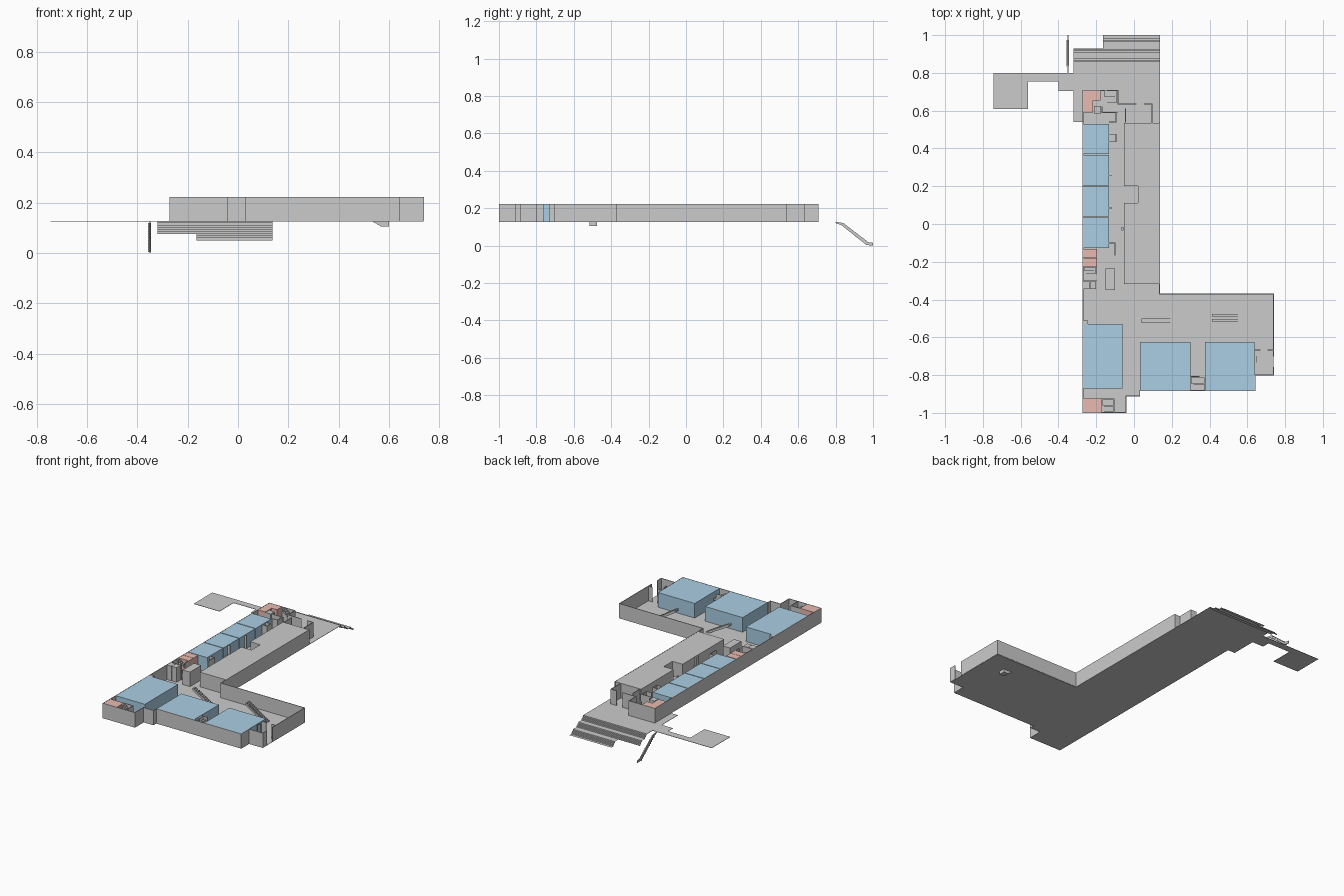
import bpy, bmesh
from mathutils import Vector

if "Cube" in bpy.data.objects:
    bpy.data.objects.remove(bpy.data.objects["Cube"])

Z0, Z1 = 0.127, 0.222   # floor level and wall top


def material(name, rgb):
    m = bpy.data.materials.new(name)
    m.diffuse_color = (*rgb, 1)
    m.use_nodes = True
    m.node_tree.nodes["Principled BSDF"].inputs["Base Color"].default_value = m.diffuse_color
    return m


BLUE = material("room_blue", (0.40, 0.62, 0.78))
PINK = material("washroom_pink", (0.82, 0.50, 0.44))


def finish(name, bm, mat=None):
    bmesh.ops.recalc_face_normals(bm, faces=bm.faces)
    me = bpy.data.meshes.new(name)
    bm.to_mesh(me)
    bm.free()
    ob = bpy.data.objects.new(name, me)
    bpy.context.collection.objects.link(ob)
    if mat:
        me.materials.append(mat)
    return ob


def extrude(name, pts, axis, a, b, mat=None):
    """Closed outline extruded from a to b along z (xy), x (yz) or y (xz)."""
    place = {"z": lambda p: (p[0], p[1], a),
             "x": lambda p: (a, p[0], p[1]),
             "y": lambda p: (p[0], a, p[1])}[axis]
    bm = bmesh.new()
    f = bm.faces.new([bm.verts.new(place(p)) for p in pts])
    r = bmesh.ops.extrude_face_region(bm, geom=[f], use_keep_orig=True)
    move = Vector([(b - a) * (axis == c) for c in "xyz"])
    bmesh.ops.translate(bm, vec=move, verts=[v for v in r["geom"] if isinstance(v, bmesh.types.BMVert)])
    return finish(name, bm, mat)


def box(name, x0, x1, y0, y1, z0=Z0, z1=Z1, mat=None):
    return extrude(name, [(x0, y0), (x1, y0), (x1, y1), (x0, y1)], "z", z0, z1, mat)


def wall(name, pts, z1=Z1 + 0.0005, t=0.002):
    """Thin upright walls along an axis-aligned path."""
    for (xa, ya), (xb, yb) in zip(pts, pts[1:]):
        box(name, min(xa, xb) - t, max(xa, xb) + t, min(ya, yb) - t, max(ya, yb) + t, Z0, z1)


def ribbon(name, prof, x0, x1):
    """Open yz profile swept across x."""
    bm = bmesh.new()
    rows = [[bm.verts.new((x, y, z)) for x in (x0, x1)] for y, z in prof]
    for p, q in zip(rows, rows[1:]):
        bm.faces.new((p[0], p[1], q[1], q[0]))
    return finish(name, bm)


# floor slab with the terrace and its side platform
extrude("floor_slab", [
    (-0.27, -1), (-0.04, -1), (-0.04, -0.91), (0.03, -0.91), (0.03, -0.88), (0.64, -0.88),
    (0.64, -0.80), (0.738, -0.80), (0.738, -0.37), (0.137, -0.37), (0.137, 0.86), (-0.32, 0.86),
    (-0.32, 0.80), (-0.745, 0.80), (-0.745, 0.61), (-0.56, 0.61), (-0.56, 0.755), (-0.40, 0.755),
    (-0.40, 0.705), (-0.32, 0.705), (-0.32, 0.54), (-0.27, 0.54)], "z", Z0 - 0.002, Z0)

# terrace steps: three flights of three risers
z = Z0
for y, end, left in [(0.86, 0.91, -0.32), (0.91, 0.93, -0.32), (0.965, 1.0, -0.165)]:
    prof = [(y, z)]
    for i in range(3):
        z -= 0.0085
        prof += [(y + i * 0.008, z), (y + (i + 1) * 0.008 if i < 2 else end, z)]
    ribbon("terrace_steps", prof, left, 0.137)
    if end == 0.93:
        ribbon("step_landing", [(0.93, z), (0.965, z)], -0.165, 0.137)

# narrow side stair running down to the ground
for i in range(12):
    y = 0.835 + i * 0.0115
    box("side_stair_tread", -0.357, -0.345, y, y + 0.0125, 0.105 - i * 0.0092, 0.119 - i * 0.0092)
extrude("side_stair_stringer", [(0.80, 0.127), (0.84, 0.121), (0.975, 0.018), (1.0, 0.015),
                                (1.0, 0), (0.965, 0.003), (0.83, 0.11), (0.80, 0.12)], "x", -0.352, -0.347)

# outer walls, with a doorway in the east end
wall("outer_wall", [(0.738, -0.70), (0.738, -0.37), (0.135, -0.37), (0.135, 0.535)])
wall("outer_wall", [(0.738, -0.76), (0.738, -0.80), (0.64, -0.80), (0.64, -0.882), (0.03, -0.882),
                    (0.03, -0.91), (-0.042, -0.91), (-0.042, -0.998), (-0.27, -0.998),
                    (-0.27, 0.707), (-0.085, 0.707), (-0.085, 0.635)])
wall("porch_wall", [(0.64, -0.667), (0.668, -0.667)])
wall("porch_wall", [(0.71, -0.667), (0.738, -0.667)])
wall("porch_wall", [(0.65, -0.73), (0.65, -0.70)])

# north entrance lobby partitions
wall("lobby_wall", [(-0.085, 0.635), (0.01, 0.635)])
wall("lobby_wall", [(0.055, 0.635), (0.095, 0.635), (0.095, 0.535)])
wall("lobby_wall", [(-0.045, 0.61), (-0.045, 0.54)])
wall("lobby_wall", [(-0.09, 0.59), (-0.17, 0.59), (-0.17, 0.62)])
wall("lobby_wall", [(-0.095, 0.59), (-0.095, 0.54), (-0.13, 0.54)])

# large blue rooms
for x0, x1, y0, y1 in [(-0.269, -0.06, -0.87, -0.53), (0.031, 0.30, -0.881, -0.625),
                       (0.375, 0.639, -0.881, -0.625)]:
    box("large_room", x0, x1, y0, y1, mat=BLUE)

# row of small blue rooms
for i in range(4):
    y = -0.127 + i * 0.1655
    box("small_room", -0.269, -0.132, y, y + 0.161, mat=BLUE)

# closets along the corridor side of the small rooms
for y in (0.43, 0.21, 0.04):
    wall("corridor_niche", [(-0.13, y + 0.045), (-0.095 if y > 0.4 else -0.118, y + 0.045)])
wall("corridor_niche", [(-0.095, 0.435), (-0.095, 0.475)])
wall("corridor_niche", [(-0.13, 0.435), (-0.095, 0.435)])
wall("corridor_niche", [(-0.13, -0.10), (-0.10, -0.10), (-0.10, -0.165)])

# washrooms
box("south_washroom", -0.269, -0.172, -0.997, -0.925, mat=PINK)
box("middle_washroom_a", -0.269, -0.195, -0.178, -0.132, mat=PINK)
box("middle_washroom_b", -0.269, -0.195, -0.226, -0.180, mat=PINK)
extrude("north_washroom", [(-0.269, 0.59), (-0.217, 0.59), (-0.217, 0.655), (-0.178, 0.655),
                           (-0.178, 0.706), (-0.269, 0.706)], "z", Z0, Z1, PINK)

# study hall with a recess in its west side
extrude("study_hall", [(-0.052, -0.317), (0.134, -0.317), (0.134, 0.535), (-0.052, 0.535),
                       (-0.052, 0.20), (0.02, 0.20), (0.02, 0.11), (-0.052, 0.11)], "z", Z0, Z1)

# lift shafts and service cores
box("north_lift", -0.212, -0.175, 0.585, 0.625)
box("service_core", -0.152, -0.10, -0.35, -0.235)
for x in (-0.268, -0.233):
    box("middle_lift", x, x + 0.033, -0.345, -0.305)
box("corner_cabinet", -0.268, -0.243, -0.53, -0.512)
box("corridor_post", -0.065, -0.055, -0.035, -0.015)
wall("middle_stair_wall", [(-0.268, -0.30), (-0.197, -0.30)])
wall("middle_stair_wall", [(-0.197, -0.265), (-0.197, -0.226)])
wall("south_stair_wall", [(-0.17, -0.925), (-0.105, -0.925), (-0.105, -0.995)])
wall("east_stair_wall", [(0.30, -0.808), (0.345, -0.808)])


def stairs(name, x0, x1, y0, y1, n=6):
    """Two-lane stair: one lane climbing +x to mid height, the other climbing back."""
    dx, ym, h = (x1 - x0) / n, (y0 + y1) / 2, (Z1 - Z0) / (2 * n)
    for i in range(n):
        za = Z0 + (i + 1) * h
        zb = Z0 + (2 * n - i) * h
        box(name, x0 + i * dx, x0 + (i + 1) * dx, y0, ym - 0.001, za - h, za)
        box(name, x0 + i * dx, x0 + (i + 1) * dx, ym + 0.001, y1, zb - h - 0.004, zb)


stairs("north_stair", -0.155, -0.09, 0.642, 0.703)
stairs("south_stair", -0.168, -0.108, -0.993, -0.93)
stairs("east_stair", 0.303, 0.372, -0.879, -0.812)
stairs("middle_stair", -0.266, -0.20, -0.262, -0.23)


def climb(name, x0, x1, y0, y1, n=14):
    """Straight stepped ramp rising towards -x with a sloping underside."""
    dx, dz = (x1 - x0) / n, (Z1 - Z0) / n
    pts = [(x1, Z0)]
    for i in range(n):
        pts += [(x1 - i * dx, Z0 + (i + 1) * dz), (x1 - (i + 1) * dx, Z0 + (i + 1) * dz)]
    pts += [(x0, Z1 - 0.015), (x1 - 0.02, Z0)]
    extrude(name, pts, "y", y0, y1)


# open stair and paired escalators in the east wing
climb("hall_stair", 0.04, 0.205, -0.525, -0.50)
for y in (-0.515, -0.49):
    climb("escalator", 0.413, 0.56, y, y + 0.013)
extrude("escalator_pit", [(0.535, 0.125), (0.57, 0.105), (0.60, 0.105), (0.60, 0.125)], "y", -0.515, -0.477)
